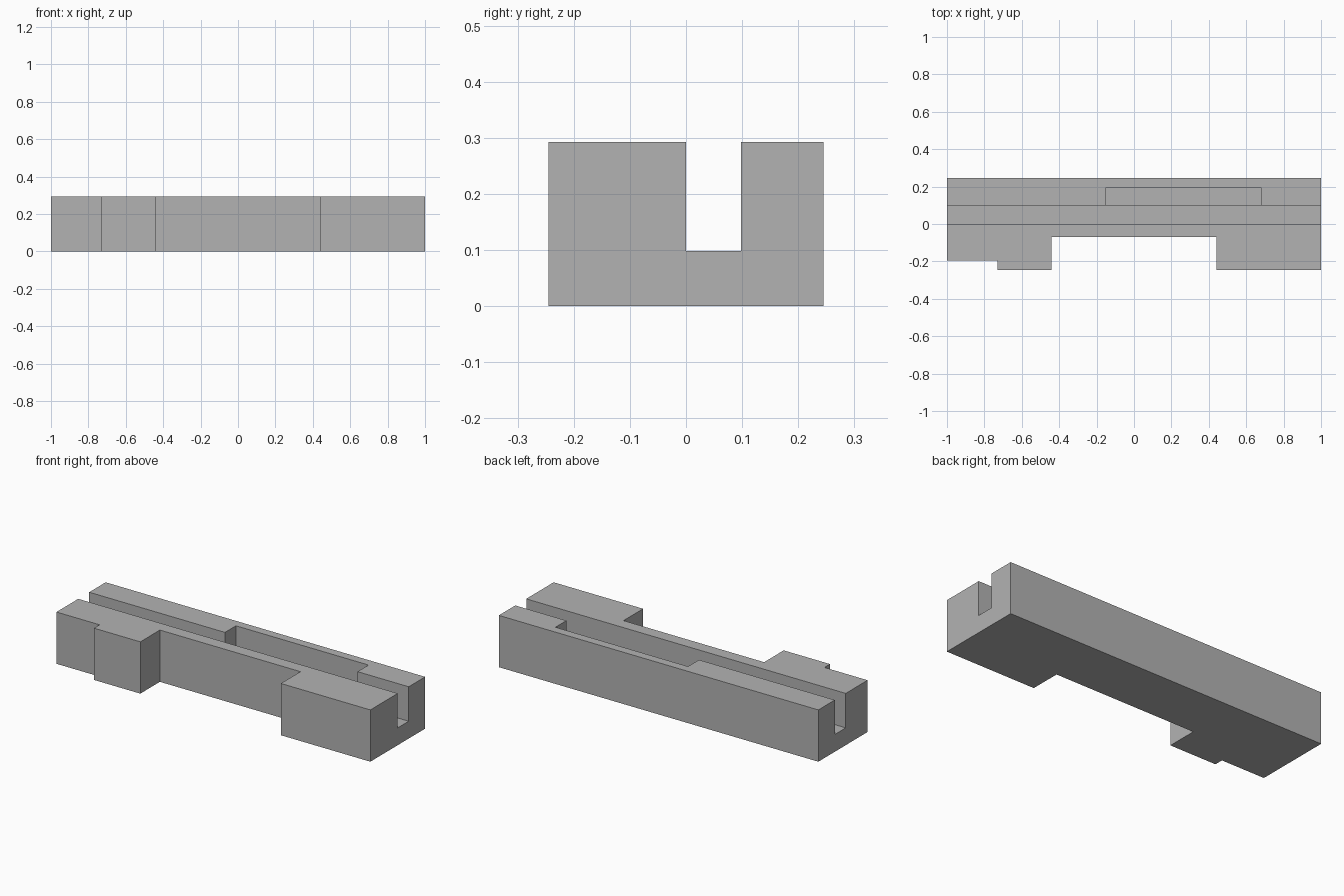
import bpy
import bmesh

cube = bpy.data.objects.get("Cube")
if cube:
    bpy.data.objects.remove(cube, do_unlink=True)

grey = bpy.data.materials.new("plain grey")
grey.use_nodes = True
colour = (0.45, 0.45, 0.45, 1)
grey.diffuse_color = colour
grey.node_tree.nodes["Principled BSDF"].inputs["Base Color"].default_value = colour

HEIGHT = 0.293


def extrude_outline(name, outline, z0, z1):
    """Closed prism from a plan outline (counter-clockwise)."""
    bm = bmesh.new()
    base = bm.faces.new([bm.verts.new((x, y, z0)) for x, y in outline])
    top = bmesh.ops.extrude_face_region(bm, geom=[base])["geom"]
    verts = [v for v in top if isinstance(v, bmesh.types.BMVert)]
    bmesh.ops.translate(bm, verts=verts, vec=(0, 0, z1 - z0))
    bmesh.ops.recalc_face_normals(bm, faces=bm.faces)
    mesh = bpy.data.meshes.new(name)
    bm.to_mesh(mesh)
    bm.free()
    mesh.materials.append(grey)
    obj = bpy.data.objects.new(name, mesh)
    bpy.context.collection.objects.link(obj)
    return obj


def cut_box(target, name, x0, x1, y0, y1, z0):
    """Subtract a box that is open at the top."""
    outline = [(x0, y0), (x1, y0), (x1, y1), (x0, y1)]
    cutter = extrude_outline(name, outline, z0, HEIGHT + 0.1)
    cutter.hide_render = True
    cutter.hide_viewport = True
    cutter.display_type = 'WIRE'
    mod = target.modifiers.new(name, 'BOOLEAN')
    mod.operation = 'DIFFERENCE'
    mod.solver = 'EXACT'
    mod.object = cutter


# Body with a recessed front and a stepped right foot
body = extrude_outline("channel_body", [
    (-1, -0.195), (-0.73, -0.195), (-0.73, -0.245), (-0.44, -0.245),
    (-0.44, -0.07), (0.44, -0.07), (0.44, -0.245), (1, -0.245),
    (1, 0.245), (-1, 0.245)], 0, HEIGHT)

# Long channel, then the shallower pocket in the rear wall
cut_box(body, "channel_cutter", -1.1, 1.1, 0, 0.098, 0.098)
cut_box(body, "pocket_cutter", -0.15, 0.68, 0.05, 0.196, 0.147)
